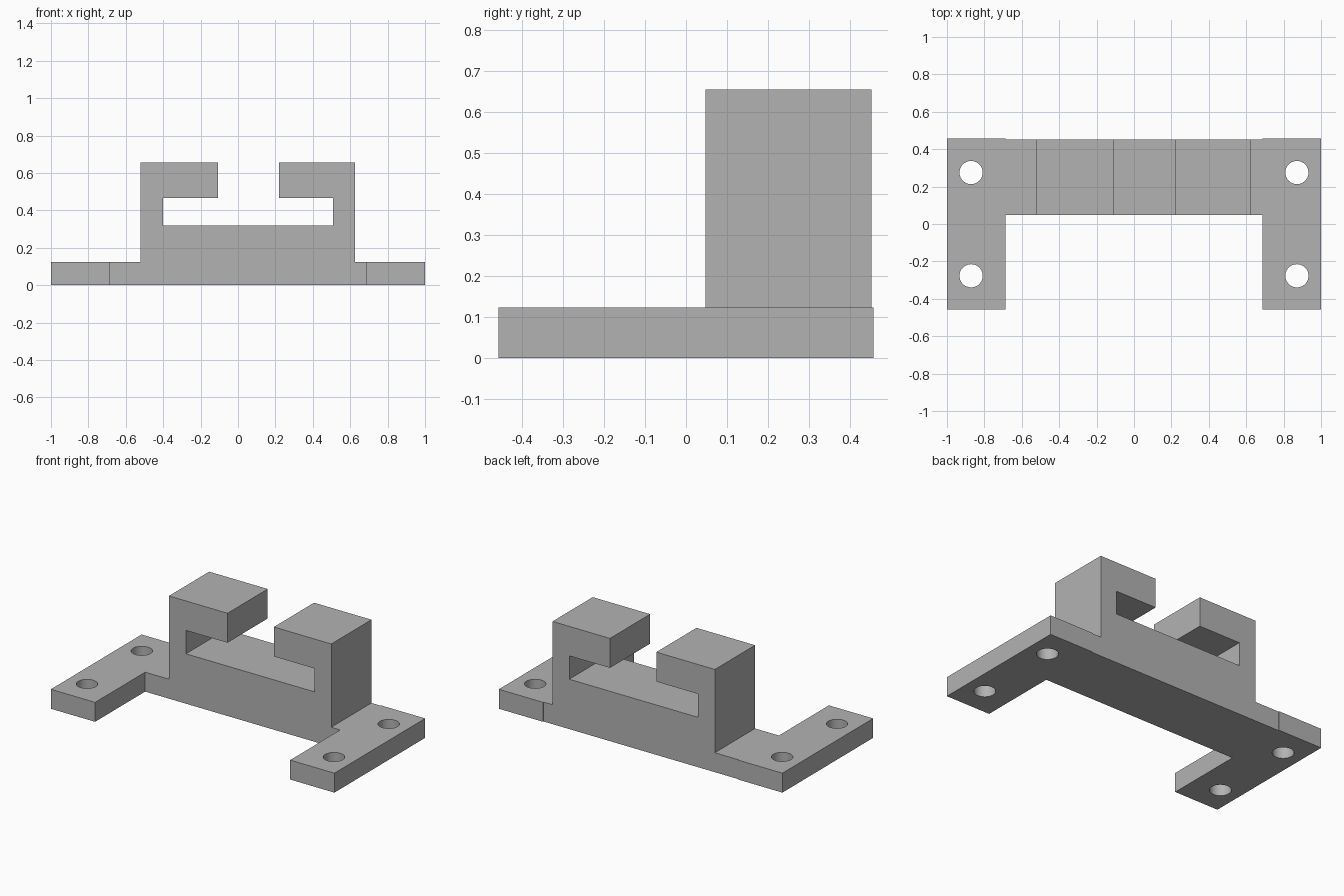
import bpy
import bmesh

if "Cube" in bpy.data.objects:
    bpy.data.objects.remove(bpy.data.objects["Cube"])

GREY = (0.45, 0.45, 0.45, 1)
grey = bpy.data.materials.new("matt grey")
grey.use_nodes = True
grey.diffuse_color = GREY
grey.node_tree.nodes["Principled BSDF"].inputs["Base Color"].default_value = GREY

FOOT_HEIGHT = 0.124
FOOT_DEPTH = 0.457
INNER = 0.688


def extrude_outline(name, points, offset):
    """Make a solid by sweeping a flat outline along an offset."""
    bm = bmesh.new()
    face = bm.faces.new([bm.verts.new(p) for p in points])
    swept = bmesh.ops.extrude_face_region(bm, geom=[face])["geom"]
    verts = [g for g in swept if isinstance(g, bmesh.types.BMVert)]
    bmesh.ops.translate(bm, verts=verts, vec=offset)
    bmesh.ops.recalc_face_normals(bm, faces=bm.faces)
    mesh = bpy.data.meshes.new(name)
    bm.to_mesh(mesh)
    bm.free()
    mesh.materials.append(grey)
    obj = bpy.data.objects.new(name, mesh)
    bpy.context.collection.objects.link(obj)
    return obj


def drill(obj, x, y):
    """Cut a vertical screw hole through a part."""
    bpy.ops.mesh.primitive_cylinder_add(vertices=48, radius=0.062, depth=1, location=(x, y, 0))
    cutter = bpy.context.object
    cutter.hide_render = True
    cutter.data.materials.append(grey)
    mod = obj.modifiers.new("screw hole", "BOOLEAN")
    mod.operation = "DIFFERENCE"
    mod.solver = "EXACT"
    mod.object = cutter
    bpy.context.view_layer.objects.active = obj
    bpy.ops.object.modifier_apply(modifier=mod.name)
    bpy.data.objects.remove(cutter)


# Cross bar and the two hooks, as one front profile
profile = [
    (-INNER, 0), (INNER, 0), (INNER, FOOT_HEIGHT), (0.625, FOOT_HEIGHT),
    (0.625, 0.655), (0.22, 0.655), (0.22, 0.467), (0.507, 0.467),
    (0.507, 0.318), (-0.4, 0.318), (-0.4, 0.467), (-0.107, 0.467),
    (-0.107, 0.655), (-0.52, 0.655), (-0.52, FOOT_HEIGHT), (-INNER, FOOT_HEIGHT),
]
extrude_outline("hook_bracket", [(x, 0.047, z) for x, z in profile], (0, 0.405, 0))

# Mounting feet with two screw holes each
for side, name in ((-1, "right_foot"), (1, "left_foot")):
    corners = [(side * x, y, 0) for x, y in (
        (INNER, -FOOT_DEPTH), (1, -FOOT_DEPTH), (1, FOOT_DEPTH), (INNER, FOOT_DEPTH))]
    foot = extrude_outline(name, corners, (0, 0, FOOT_HEIGHT))
    for y in (-0.277, 0.275):
        drill(foot, side * 0.871, y)
    bpy.ops.object.select_all(action="DESELECT")
    foot.select_set(True)
    bpy.context.view_layer.objects.active = foot
    bpy.ops.object.shade_smooth_by_angle()
